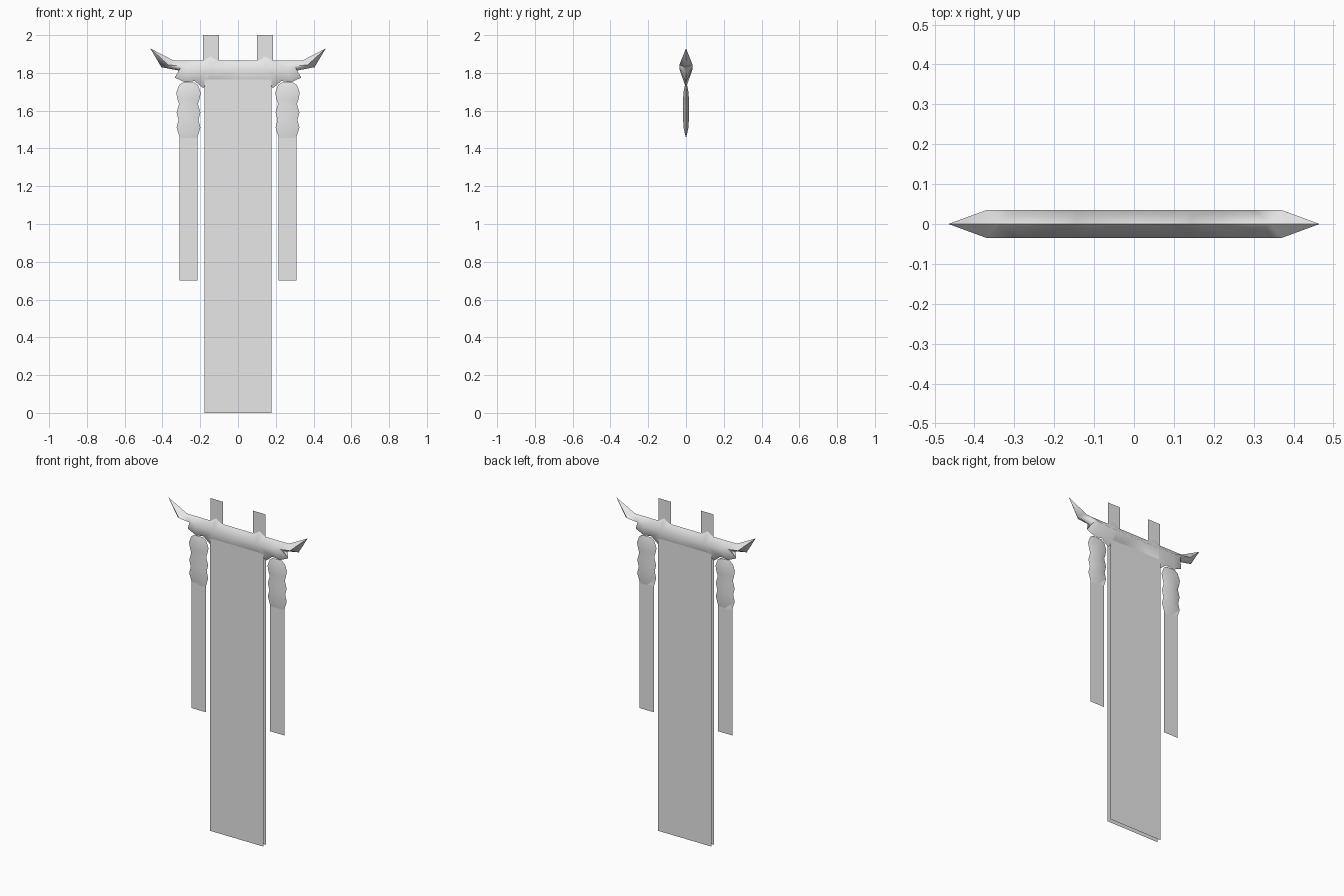
import bpy, bmesh

cube = bpy.data.objects.get("Cube")
if cube:
    bpy.data.objects.remove(cube, do_unlink=True)

# One plain colour for every part
grey = bpy.data.materials.new("pale_grey")
grey.use_nodes = True
grey.diffuse_color = (0.8, 0.8, 0.8, 1)
grey.node_tree.nodes["Principled BSDF"].inputs["Base Color"].default_value = (0.8, 0.8, 0.8, 1)


def make(name, verts, faces):
    mesh = bpy.data.meshes.new(name)
    mesh.from_pydata(verts, [], faces)
    mesh.materials.append(grey)
    obj = bpy.data.objects.new(name, mesh)
    bpy.context.collection.objects.link(obj)
    return obj


def sheet(name, x0, x1, z0, z1, y=0.0):
    return make(name, [(x0, y, z0), (x1, y, z0), (x1, y, z1), (x0, y, z1)], [(0, 1, 2, 3)])


def finish(obj, mirror_x):
    """Mirror the front half to the back, fix normals, smooth with sharp rims."""
    mod = obj.modifiers.new("mirror", 'MIRROR')
    mod.use_axis = (mirror_x, True, False)
    mod.merge_threshold = 0.0005
    bpy.ops.object.select_all(action='DESELECT')
    obj.select_set(True)
    bpy.context.view_layer.objects.active = obj
    bpy.ops.object.modifier_apply(modifier=mod.name)
    bm = bmesh.new()
    bm.from_mesh(obj.data)
    bmesh.ops.recalc_face_normals(bm, faces=bm.faces)
    bm.to_mesh(obj.data)
    bm.free()
    bpy.ops.object.shade_smooth_by_angle(angle=1.3)


# Crossbar: a thin rim (x, z, index of the ridge point it joins) around a raised ridge
ridge = [(0, 1.82), (.145, 1.82), (.26, 1.825), (.30, 1.835), (.37, 1.843)]
rim = [(0, 1.865, 0), (.11, 1.865, 1), (.145, 1.888, 1), (.18, 1.865, 1),
       (.26, 1.865, 2), (.34, 1.865, 4), (.465, 1.93, 4), (.405, 1.83, 4),
       (.30, 1.81, 3), (.335, 1.775, 2), (.28, 1.75, 2), (.23, 1.757, 2),
       (.185, 1.72, 1), (.17, 1.735, 1), (0, 1.735, 0)]
n = len(rim)
verts = [(x, 0, z) for x, z, _ in rim] + [(x, -.035, z) for x, z in ridge]
faces = []
for i in range(n - 1):
    a, b = rim[i][2], rim[i + 1][2]
    step = 1 if a >= b else -1
    faces.append([i, i + 1] + [n + k for k in range(b, a + step, step)])
finish(make("crossbar", verts, faces), True)

# Banner: a front and a back sheet
for name, y in (("banner_front", -.0135), ("banner_back", .0135)):
    sheet(name, -.178, .178, 0, 1.765, y)

# Carved drops: (z, half width, half depth) rings of diamond section
drop = [(1.75, .03, 0), (1.735, .05, .006), (1.695, .065, .014), (1.66, .058, .015),
        (1.635, .05, .015), (1.59, .063, .015), (1.55, .053, .015),
        (1.51, .063, .013), (1.455, .046, 0)]
for side, s in (("left", 1), ("right", -1)):
    cx = s * .262
    verts = []
    for z, w, d in drop:
        verts += [(cx - w, 0, z), (cx, -d, z), (cx + w, 0, z)]
    faces = [(3 * i + k, 3 * i + k + 1, 3 * i + k + 4, 3 * i + k + 3)
             for i in range(len(drop) - 1) for k in (0, 1)]
    finish(make(side + "_drop", verts, faces), False)

    # Ribbon under the drop and hanging tab above the bar
    sheet(side + "_ribbon", cx - .048, cx + .048, .70, 1.46)
    sheet(side + "_hanging_tab", *sorted((s * .101, s * .184)), 1.80, 2.0)
